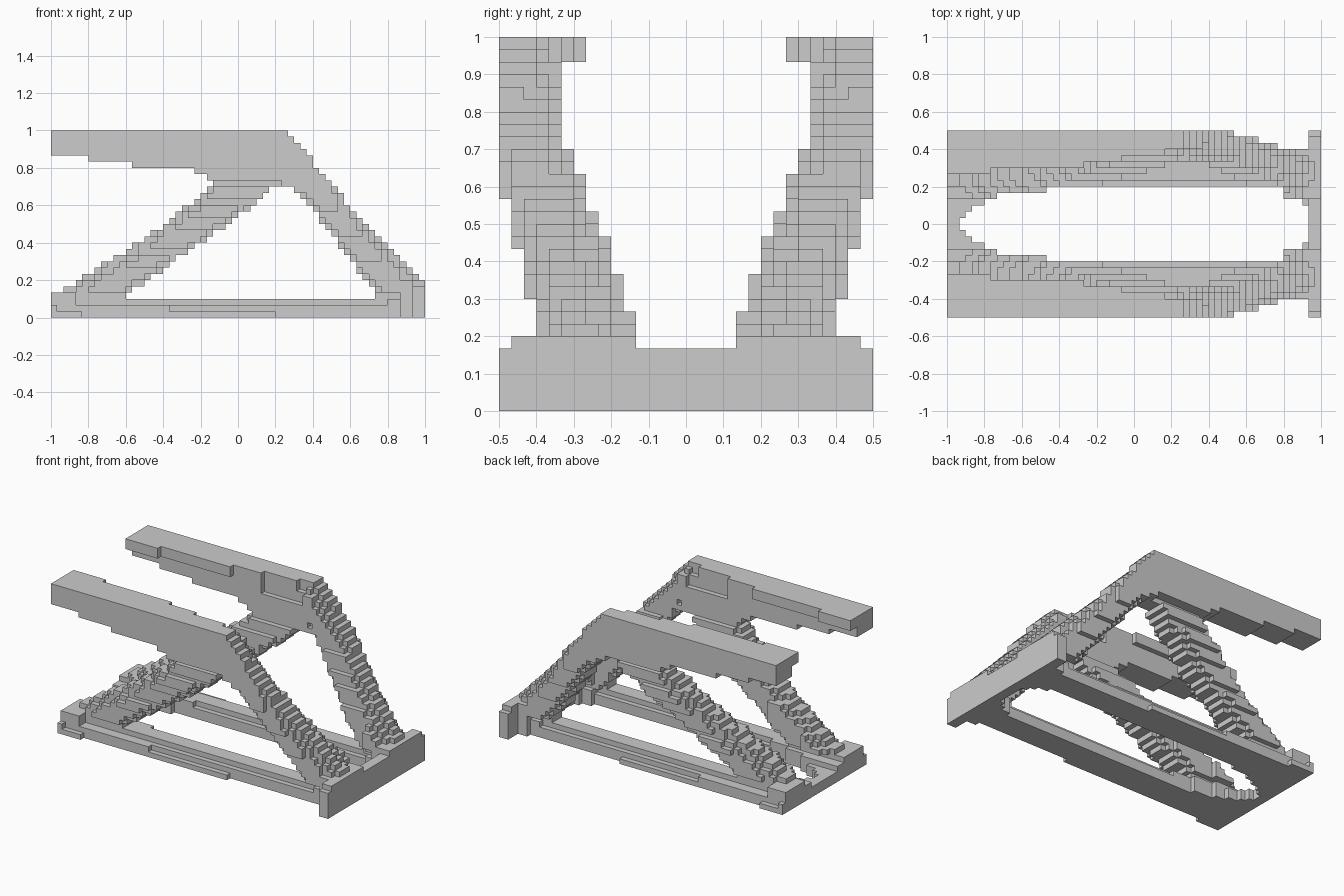
import bpy, bmesh, math

cube = bpy.data.objects.get("Cube")
if cube:
    bpy.data.objects.remove(cube, do_unlink=True)

U = 1 / 30            # edge of one block
NX, NY, NZ = 60, 15, 30   # block counts; y covers one mirrored half

grey = bpy.data.materials.new("plain grey")
grey.use_nodes = True
COLOUR = (0.604, 0.604, 0.604, 1)
grey.diffuse_color = COLOUR
grey.node_tree.nodes["Principled BSDF"].inputs["Base Color"].default_value = COLOUR


def lerp(points, t):
    """Piecewise linear curve through (t, value) points."""
    if t <= points[0][0]:
        return points[0][1]
    for (a, va), (b, vb) in zip(points, points[1:]):
        if t <= b:
            return va + (vb - va) * (t - a) / (b - a)
    return points[-1][1]


def step(points, t):
    """Staircase: value of the first point whose limit exceeds t."""
    for limit, value in points:
        if t < limit:
            return value
    return points[-1][1]


# Profiles, in model units
SLOT = [(-.93, 1), (-.9, .033), (-.87, .067), (-.8, .1), (-.73, .133), (-.6, .167),
        (.8, .2), (.867, .167), (.9, .133), (.933, .1), (2, 0)]
ARM_BOTTOM = [(-.8, .867), (-.567, .833), (-.233, .8), (-.167, .767), (2, .733)]
ARM_INNER = [(-.77, .267), (-.27, .3), (-.07, .333), (.17, .367), (2, .4)]
INNER = [(.267, .133), (.367, .167), (.467, .2), (.533, .233),
         (.633, .267), (.7, .3), (2, .333)]
OUTER = [(.3, .4), (.433, .433), (.567, .467), (2, .5)]
LEG_TOP = [(.267, 1), (.5, .71), (.7, .48), (.97, .2)]
LEG_BOTTOM = [(.29, .71), (.5, .45), (.76, .1)]
STRUT_TOP = [(-1, .11), (-.87, .19), (-.5, .42), (-.3, .57), (-.12, .73)]
STRUT_BOTTOM = [(-.63, .1), (-.2, .4), (0, .54), (.2, .7)]
STRUT_CLEAR = [(-.73, .133), (-.47, .167), (2, .2)]
LEG_CLEAR = [(.8, .2), (2, .133)]


def in_wall(x, y, z):
    return x > .933 and z < (.2 if .133 < y < .467 else .167)


def in_base(x, y, z):
    inner = 0 if x < -.933 else step(SLOT, x)
    if z < .033:
        outer = .433 if x < -.833 else (.4 if x < .2 else .367)
    elif z < .067:
        outer = .433 if x < -.97 else (.4 if x < -.37 else .367)
    else:
        outer = .333 if x < .8 else .367
        if -.47 < x < .8:
            inner = .233
    top = .067 if y < .133 else .1
    if x < -.867 and .2 < y < .4:
        top, outer = .133, max(outer, .4)
    if x > .867 and .133 < y:
        top, outer = .2, .4
    return inner < y < outer and z < top


def in_arm(x, y, z):
    if x > .267 or z < step(ARM_BOTTOM, x):
        return False
    if z > .933:
        return y > step(ARM_INNER, x)
    return y > (.367 if x > -.07 and z > .867 else .333)


def in_ridge(x, y, z, inner, outer, crest, low, high):
    """Sloping bar whose upper and lower sides are rounded off from its crest."""
    off = abs(y - crest)
    fall = 1.2 if y > crest else .65
    return (inner < y < outer and lerp(low, x) + .9 * max(0, off - .05) < z
            and z < lerp(high, x) - fall * max(0, off - .035))


def in_leg(x, y, z):
    inner = max(step(INNER, z) + (.033 if .3 < z < .7 else 0), step(LEG_CLEAR, x))
    crest = lerp([(.2, .28), (.5, .36), (.8, .47)], z)
    return x > .233 and in_ridge(x, y, z, inner, step(OUTER, z), crest,
                                 LEG_BOTTOM, LEG_TOP)


def in_strut(x, y, z):
    inner = max(step(INNER, z), step(STRUT_CLEAR, x))
    outer = min(step(INNER, z) + lerp([(.1, .24), (.5, .2), (.8, .15)], z), .467)
    return x < .3 and z < .8 and in_ridge(x, y, z, inner, outer, (inner + outer) / 2,
                                          STRUT_BOTTOM, STRUT_TOP)


PARTS = {"end_wall": in_wall, "base_frame": in_base, "upper_arms": in_arm,
         "sloping_legs": in_leg, "diagonal_struts": in_strut}

# Assign each block, mirrored across the centre plane, to one part
cells = {}
for i in range(NX):
    for j in range(NY):
        for k in range(NZ):
            p = (-1 + (i + .5) * U, (j + .5) * U, (k + .5) * U)
            for name, inside in PARTS.items():
                if inside(*p):
                    cells[i, j, k] = cells[i, -1 - j, k] = name
                    break


def build(name):
    """Make the outer skin of one part's blocks, merging flat regions."""
    bm = bmesh.new()
    verts = {}

    def vert(c):
        if c not in verts:
            verts[c] = bm.verts.new((c[0] * U - 1, c[1] * U, c[2] * U))
        return verts[c]

    for cell, owner in cells.items():
        if owner != name:
            continue
        for axis in range(3):
            for side in (0, 1):
                near = list(cell)
                near[axis] += 2 * side - 1
                if tuple(near) in cells:
                    continue
                ring = []
                for a, b in ((0, 0), (1, 0), (1, 1), (0, 1)):
                    c = list(cell)
                    c[axis] += side
                    c[(axis + 1) % 3] += a
                    c[(axis + 2) % 3] += b
                    ring.append(vert(tuple(c)))
                bm.faces.new(ring if side else ring[::-1])
    bmesh.ops.dissolve_limit(bm, angle_limit=math.radians(1),
                             verts=bm.verts, edges=bm.edges)
    mesh = bpy.data.meshes.new(name)
    bm.to_mesh(mesh)
    bm.free()
    mesh.materials.append(grey)
    bpy.context.collection.objects.link(bpy.data.objects.new(name, mesh))


for part in PARTS:
    build(part)
